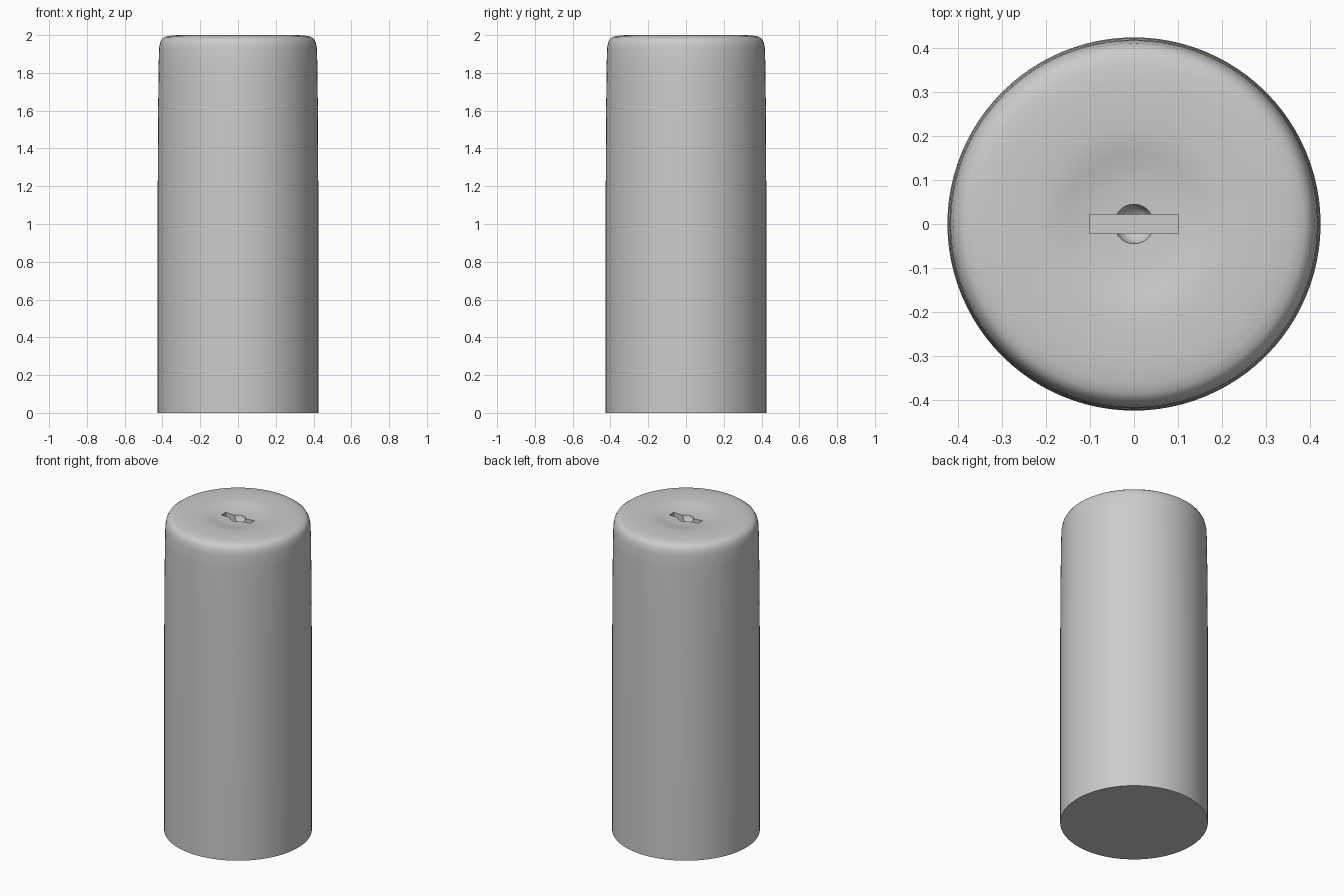
import bpy, bmesh, math
from mathutils import Matrix

if "Cube" in bpy.data.objects:
    bpy.data.objects.remove(bpy.data.objects["Cube"])

grey = bpy.data.materials.new("plain grey")
grey.diffuse_color = (0.6, 0.6, 0.6, 1)
grey.use_nodes = True
grey.node_tree.nodes["Principled BSDF"].inputs["Base Color"].default_value = grey.diffuse_color

# lathe profile (radius, height): side, rounded rim, shallow dip, round dimple
profile = [(0.425, 0), (0.425, 1.2), (0.423, 1.6), (0.42, 1.85), (0.418, 1.93),
           (0.412, 1.962), (0.402, 1.98), (0.388, 1.99), (0.365, 1.996), (0.32, 2.0),
           (0.22, 1.999), (0.19, 1.996), (0.16, 1.99), (0.13, 1.983), (0.10, 1.979),
           (0.07, 1.977), (0.045, 1.976), (0.041, 1.958), (0.033, 1.945), (0.02, 1.936)]
N = 96
bm = bmesh.new()
rings = [[bm.verts.new((r * math.cos(2 * math.pi * i / N), r * math.sin(2 * math.pi * i / N), z))
          for i in range(N)] for r, z in profile]
for a, b in zip(rings, rings[1:]):
    for i in range(N):
        j = (i + 1) % N
        bm.faces.new((a[i], a[j], b[j], b[i]))
bm.faces.new(rings[0][::-1])
bm.faces.new(rings[-1])
mesh = bpy.data.meshes.new("cylinder_body")
bm.to_mesh(mesh)
bm.free()
body = bpy.data.objects.new("cylinder_body", mesh)
bpy.context.collection.objects.link(body)
mesh.materials.append(grey)

# key slot cutter across the dimple
bm = bmesh.new()
bmesh.ops.create_cube(bm, size=1, matrix=Matrix.Translation((0, 0, 1.95)) @ Matrix.Diagonal((0.202, 0.043, 0.3, 1)))
cut_mesh = bpy.data.meshes.new("slot_cutter")
bm.to_mesh(cut_mesh)
bm.free()
cut_mesh.materials.append(grey)
cutter = bpy.data.objects.new("slot_cutter", cut_mesh)
bpy.context.collection.objects.link(cutter)
cutter.hide_render = True

bpy.context.view_layer.objects.active = body
body.select_set(True)
mod = body.modifiers.new("slot", 'BOOLEAN')
mod.object = cutter
mod.operation = 'DIFFERENCE'
mod.solver = 'EXACT'
bpy.ops.object.modifier_apply(modifier=mod.name)
bpy.data.objects.remove(cutter)
bpy.ops.object.shade_smooth_by_angle(angle=math.radians(40))
